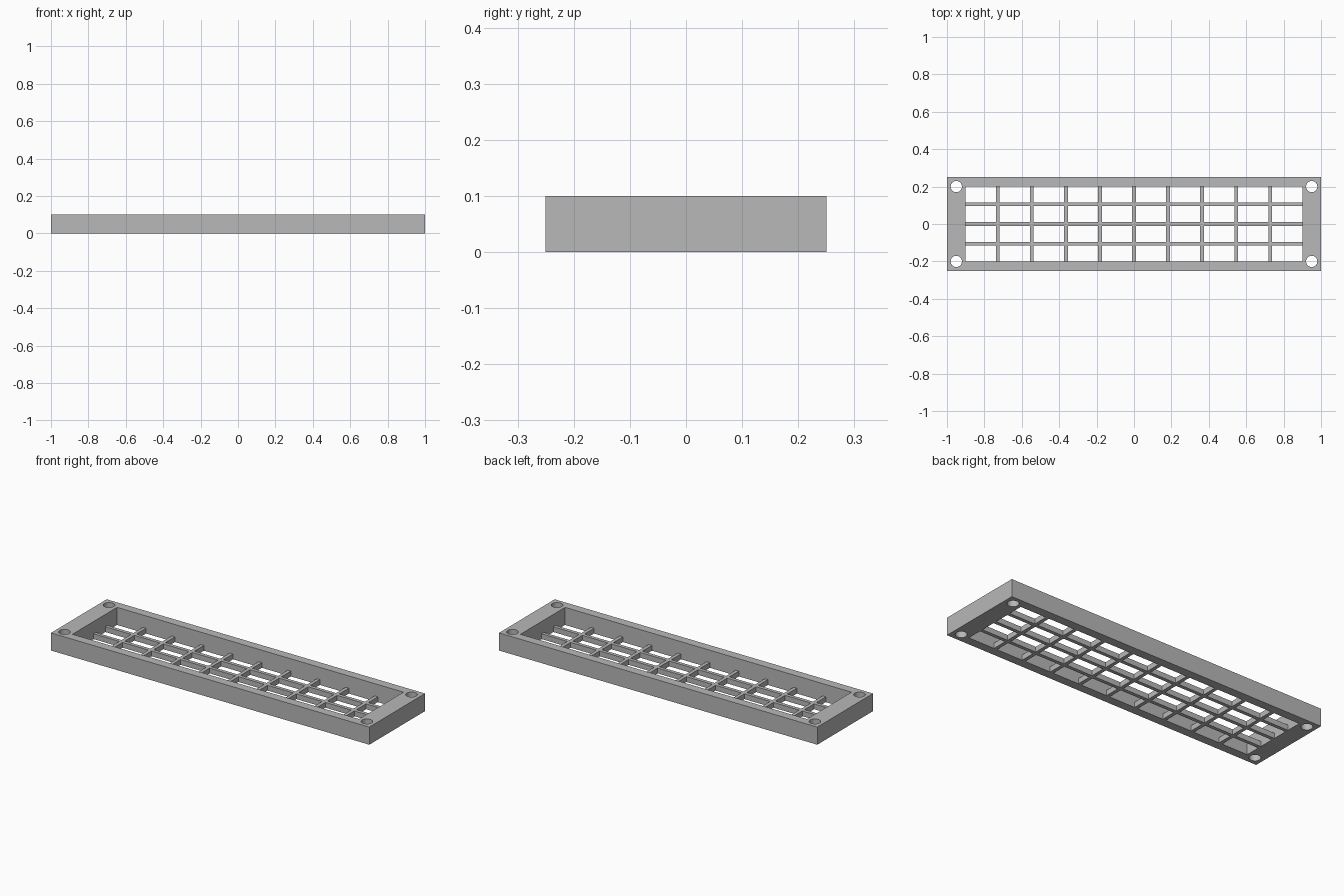
import bpy, bmesh, math

if "Cube" in bpy.data.objects:
    bpy.data.objects.remove(bpy.data.objects["Cube"], do_unlink=True)

# Overall sizes
HALF_X, HALF_Y, HEIGHT = 1.0, 0.25, 0.1
OPEN_X, OPEN_Y = 0.9, 0.2
BAR, BAR_HEIGHT = 0.02, 0.03
HOLE_RADIUS = 0.03
CROSS_BARS, LONG_BARS = 9, 3

grey = bpy.data.materials.new("plain grey")
grey.use_nodes = True
grey.diffuse_color = (0.48, 0.48, 0.48, 1)
grey.node_tree.nodes["Principled BSDF"].inputs["Base Color"].default_value = grey.diffuse_color


def rectangle(x, y):
    return [(-x, -y), (x, -y), (x, y), (-x, y)]


def circle(cx, cy, radius, count=32):
    angles = [2 * math.pi * i / count for i in range(count)]
    return [(cx + radius * math.cos(a), cy + radius * math.sin(a)) for a in angles]


def plate(name, outlines, height):
    """Extrude closed outlines; the inner ones become holes."""
    curve = bpy.data.curves.new(name + "_outline", "CURVE")
    curve.dimensions = "2D"
    curve.fill_mode = "BOTH"
    curve.extrude = height / 2
    for points in outlines:
        spline = curve.splines.new("POLY")
        spline.points.add(len(points) - 1)
        for p, (x, y) in zip(spline.points, points):
            p.co = (x, y, 0, 1)
        spline.use_cyclic_u = True
    temp = bpy.data.objects.new(name + "_outline", curve)
    bpy.context.collection.objects.link(temp)
    deps = bpy.context.evaluated_depsgraph_get()
    mesh = bpy.data.meshes.new_from_object(temp.evaluated_get(deps))
    bpy.data.objects.remove(temp, do_unlink=True)
    bm = bmesh.new()
    bm.from_mesh(mesh)
    bmesh.ops.remove_doubles(bm, verts=bm.verts, dist=0.0001)
    bmesh.ops.translate(bm, verts=bm.verts, vec=(0, 0, height / 2))
    bmesh.ops.recalc_face_normals(bm, faces=bm.faces)
    bm.to_mesh(mesh)
    bm.free()
    mesh.materials.clear()
    mesh.materials.append(grey)
    obj = bpy.data.objects.new(name, mesh)
    bpy.context.collection.objects.link(obj)
    return obj


def box(name, x, y, size_x, size_y):
    bpy.ops.mesh.primitive_cube_add(size=1, location=(x, y, BAR_HEIGHT / 2))
    obj = bpy.context.object
    obj.name = name
    obj.scale = (size_x, size_y, BAR_HEIGHT)
    obj.data.materials.append(grey)


# Deep rectangular frame with a bolt hole in each corner
holes = [circle(sx * 0.95, sy * 0.2, HOLE_RADIUS) for sx in (-1, 1) for sy in (-1, 1)]
frame = plate("frame", [rectangle(HALF_X, HALF_Y), rectangle(OPEN_X, OPEN_Y)] + holes, HEIGHT)
bpy.ops.object.select_all(action="DESELECT")
frame.select_set(True)
bpy.context.view_layer.objects.active = frame
bpy.ops.object.shade_smooth_by_angle()

# Evenly spaced cells of the grille at the bottom of the frame
cell_x = (2 * OPEN_X - CROSS_BARS * BAR) / (CROSS_BARS + 1)
cell_y = (2 * OPEN_Y - LONG_BARS * BAR) / (LONG_BARS + 1)

# Long bars run the full length
for j in range(LONG_BARS):
    y = (j - (LONG_BARS - 1) / 2) * (cell_y + BAR)
    box(f"long_bar_{j + 1}", 0, y, 2 * OPEN_X, BAR)

# Cross bars fill in between the long bars
for i in range(CROSS_BARS):
    x = (i - (CROSS_BARS - 1) / 2) * (cell_x + BAR)
    for j in range(LONG_BARS + 1):
        y = (j - LONG_BARS / 2) * (cell_y + BAR)
        box(f"cross_bar_{i + 1}_{j + 1}", x, y, BAR, cell_y)
